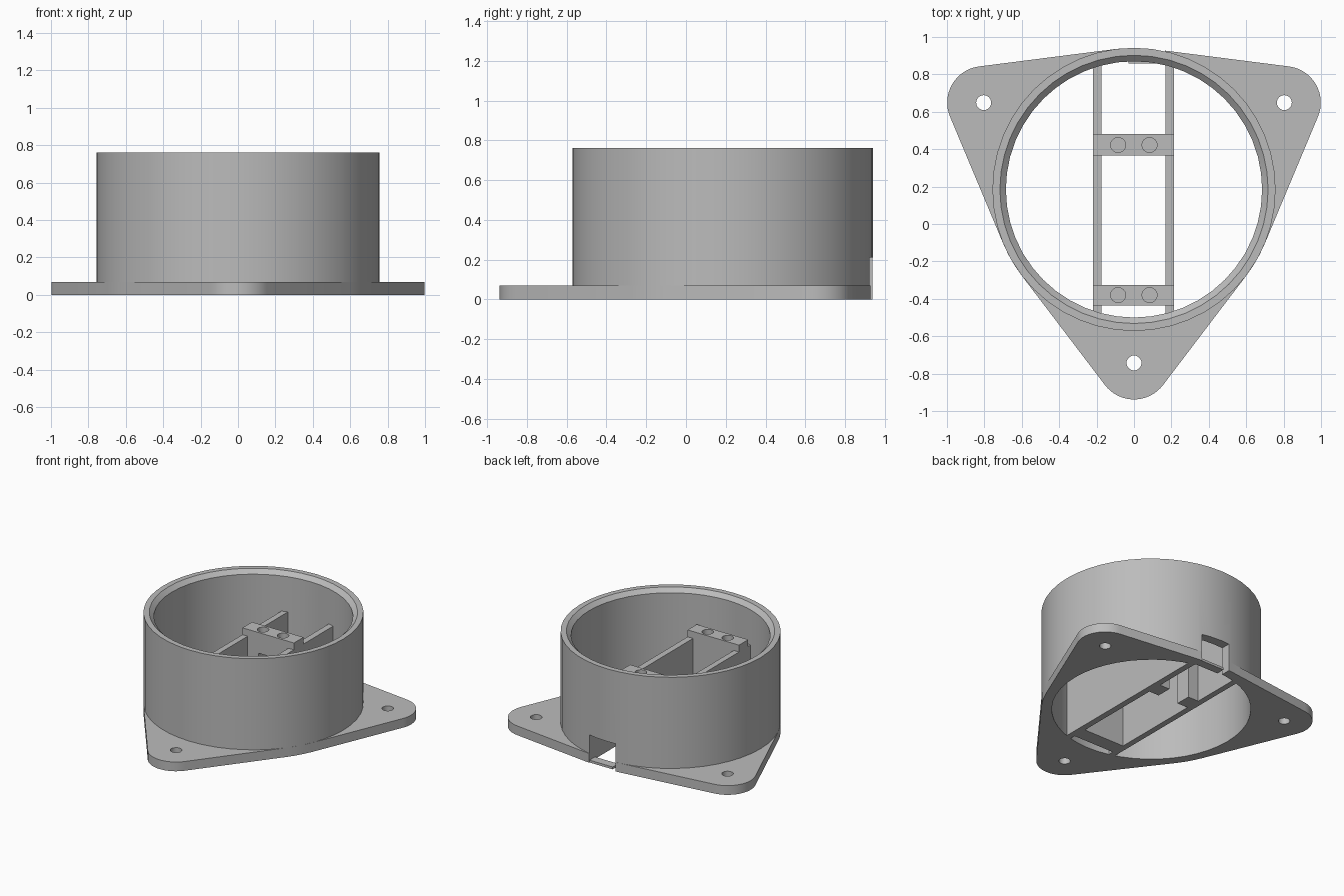
import bpy, bmesh, math
from mathutils import Vector

cube = bpy.data.objects.get("Cube")
if cube:
    bpy.data.objects.remove(cube, do_unlink=True)

grey = bpy.data.materials.new("plain_grey")
grey.use_nodes = True
grey.diffuse_color = (0.5, 0.5, 0.5, 1)
grey.node_tree.nodes["Principled BSDF"].inputs["Base Color"].default_value = (0.5, 0.5, 0.5, 1)

CY = 0.185                      # ring centre along y
R_OUT, R_IN = 0.757, 0.685
TOP, FLANGE = 0.762, 0.07
SEG = 48
RAIL_TOP, BLOCK_TOP = 0.465, 0.517
EARS = [(0.928 * math.cos(math.radians(a)), CY + 0.928 * math.sin(math.radians(a)))
        for a in (30, 150, 270)]


def finish(name, bm):
    bmesh.ops.recalc_face_normals(bm, faces=bm.faces)
    mesh = bpy.data.meshes.new(name)
    bm.to_mesh(mesh)
    bm.free()
    mesh.materials.append(grey)
    ob = bpy.data.objects.new(name, mesh)
    bpy.context.collection.objects.link(ob)
    return ob


def circle(cx, cy, r, n):
    return [(cx + r * math.cos(math.tau * i / n), cy + r * math.sin(math.tau * i / n))
            for i in range(n)]


def prism(name, points, z0, z1):
    bm = bmesh.new()
    face = bm.faces.new([bm.verts.new((x, y, z0)) for x, y in points])
    up = bmesh.ops.extrude_face_region(bm, geom=[face])["geom"]
    bmesh.ops.translate(bm, vec=(0, 0, z1 - z0),
                        verts=[v for v in up if isinstance(v, bmesh.types.BMVert)])
    return finish(name, bm)


def box(name, x0, x1, y0, y1, z0, z1):
    return prism(name, [(x0, y0), (x1, y0), (x1, y1), (x0, y1)], z0, z1)


def cut(ob, cutter):
    cutter.hide_render = True
    mod = ob.modifiers.new("cut", "BOOLEAN")
    mod.operation, mod.solver, mod.object = "DIFFERENCE", "EXACT", cutter
    bpy.context.view_layer.objects.active = ob
    bpy.ops.object.modifier_apply(modifier=mod.name)
    bpy.data.objects.remove(cutter, do_unlink=True)


def smooth(ob):
    bpy.ops.object.select_all(action="DESELECT")
    ob.select_set(True)
    bpy.context.view_layer.objects.active = ob
    bpy.ops.object.shade_smooth_by_angle(angle=math.radians(25))


def notch():
    return box("notch_cutter", -0.065, 0.165, 0.75, 1.1, -0.1, 0.21)


# Mounting flange: rounded ears blended tangentially into the ring
spread = math.acos((R_OUT - 0.195) / 0.928)
outline = []
for k, (ex, ey) in enumerate(EARS):
    mid = math.radians(30 + 120 * k)
    for i in range(17):
        a = mid + spread * (i / 8 - 1)
        outline.append((ex + 0.195 * math.cos(a), ey + 0.195 * math.sin(a)))
    gap = math.radians(120) - 2 * spread
    for i in range(4):
        a = mid + spread + gap * i / 3
        outline.append((R_OUT * math.cos(a), CY + R_OUT * math.sin(a)))
flange = prism("mounting_flange", outline, 0, FLANGE)
cut(flange, prism("bore_cutter", circle(0, CY, R_IN, SEG), -0.1, 0.2))
for ex, ey in EARS:
    cut(flange, prism("screw_cutter", circle(ex, ey, 0.04, 24), -0.1, 0.2))
cut(flange, notch())
smooth(flange)

# Housing wall: turned profile with a chamfered inner lip
profile = [(R_OUT, FLANGE), (R_OUT, TOP), (0.717, TOP), (R_IN, TOP - 0.03), (R_IN, FLANGE)]
bm = bmesh.new()
rings = [[bm.verts.new((x, y, z)) for x, y in circle(0, CY, r, SEG)] for r, z in profile]
for j in range(len(rings)):
    a, b = rings[j], rings[(j + 1) % len(rings)]
    for i in range(SEG):
        n = (i + 1) % SEG
        bm.faces.new((a[i], a[n], b[n], b[i]))
wall = finish("housing_wall", bm)
cut(wall, notch())
smooth(wall)

# Thin tongue left below the cable notch
box("notch_tongue", -0.03, 0.166, CY + 0.672, CY + 0.737, 0, 0.018)

# Two upright rails across the bore
for side, x0, x1 in (("right", -0.218, -0.174), ("left", 0.168, 0.214)):
    box(side + "_rail", x0, x1, CY - 0.672, CY + 0.672, 0, RAIL_TOP)

# Bridge posts capped over the rails, each with two blind screw holes
for end, y0, y1 in (("front", -0.435, -0.325), ("rear", 0.365, 0.48)):
    cap = box(end + "_bridge_cap", -0.218, 0.214, y0, y1, RAIL_TOP, BLOCK_TOP)
    post = box(end + "_bridge_post", -0.174, 0.168, y0, y1, 0, RAIL_TOP)
    if end == "rear":
        cut(post, box("slot_cutter", -0.085, 0.085, y0 - 0.1, y1 + 0.1, -0.1, 0.36))
    for x in (-0.085, 0.083):
        for part in (cap, post):
            cut(part, prism("hole_cutter", circle(x, (y0 + y1) / 2, 0.04, 24), 0.4, 0.6))
    smooth(cap)
    smooth(post)
